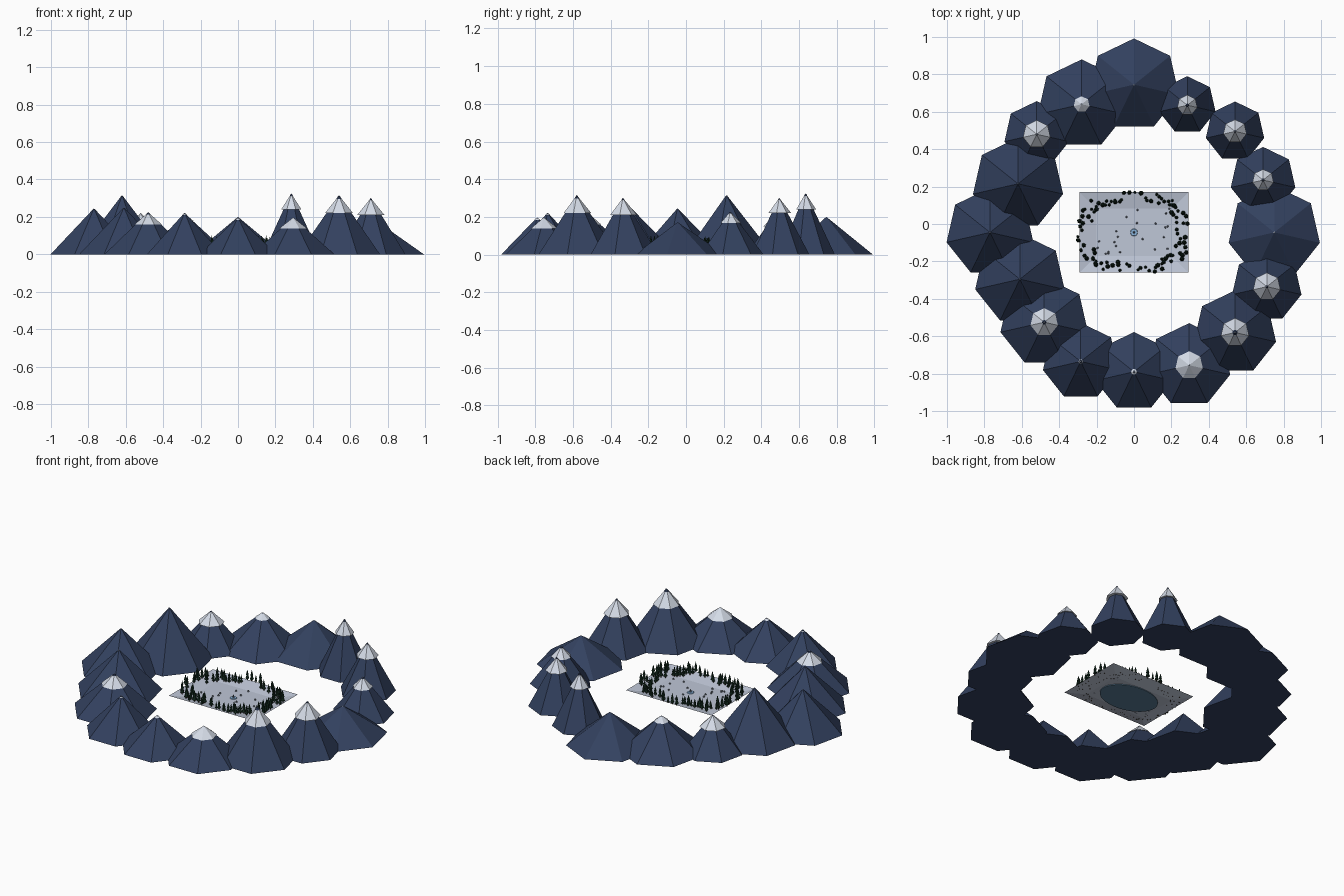
import bpy, bmesh, math, random
from mathutils import Matrix, Vector

if "Cube" in bpy.data.objects:
    bpy.data.objects.remove(bpy.data.objects["Cube"])

random.seed(4)

def mat(name, c):
    m = bpy.data.materials.new(name)
    m.diffuse_color = (*c, 1)
    m.use_nodes = True
    m.node_tree.nodes["Principled BSDF"].inputs["Base Color"].default_value = m.diffuse_color
    return m

ROCK = mat("blue_rock", (0.033, 0.053, 0.115))
SNOW = mat("snow", (0.66, 0.71, 0.80))
GROUND = mat("ground_snow", (0.52, 0.57, 0.68))
PINE = mat("pine_green", (0.008, 0.028, 0.016))
BARK = mat("bark", (0.03, 0.02, 0.012))
LAKE = mat("lake_blue", (0.10, 0.20, 0.30))
ICE = mat("ice_blue", (0.25, 0.45, 0.70))
STONE = mat("stone", (0.16, 0.19, 0.24))

def obj(name, bm, *mats):
    me = bpy.data.meshes.new(name)
    bm.to_mesh(me)
    bm.free()
    for m in mats:
        me.materials.append(m)
    o = bpy.data.objects.new(name, me)
    bpy.context.collection.objects.link(o)
    return o

def cone(bm, x, y, z0, z1, r0, r1, n, mi=0, rot=0.0):
    """Upright cone or frustum with one corner facing +y."""
    base = [Vector((x + r0 * math.sin(rot + 2 * math.pi * i / n),
                    y + r0 * math.cos(rot + 2 * math.pi * i / n), z0)) for i in range(n)]
    lo = [bm.verts.new(p) for p in base]
    faces = [bm.faces.new(lo)]
    if r1 > 0:
        hi = [bm.verts.new((x + (p.x - x) * r1 / r0, y + (p.y - y) * r1 / r0, z1)) for p in base]
        faces.append(bm.faces.new(hi[::-1]))
        for i in range(n):
            j = (i + 1) % n
            faces.append(bm.faces.new((lo[j], lo[i], hi[i], hi[j])))
    else:
        tip = bm.verts.new((x, y, z1))
        for i in range(n):
            faces.append(bm.faces.new((lo[(i + 1) % n], lo[i], tip)))
    for f in faces:
        f.material_index = mi

# mountain ring: x, y, radius, height, snow cap radius, snow cap depth
peaks = [
    (0.00, 0.745, 0.247, 0.200, 0.012, 0.010),
    (0.285, 0.635, 0.155, 0.325, 0.055, 0.085),
    (0.54, 0.495, 0.160, 0.300, 0.064, 0.080),
    (0.69, 0.235, 0.177, 0.228, 0.058, 0.062),
    (0.75, -0.045, 0.250, 0.172, 0.012, 0.009),
    (0.71, -0.335, 0.190, 0.300, 0.075, 0.090),
    (0.54, -0.58, 0.225, 0.315, 0.077, 0.095),
    (0.295, -0.755, 0.225, 0.197, 0.075, 0.058),
    (0.00, -0.79, 0.212, 0.197, 0.016, 0.013),
    (-0.285, -0.735, 0.207, 0.222, 0.012, 0.011),
    (-0.48, -0.525, 0.240, 0.225, 0.075, 0.066),
    (-0.61, -0.295, 0.245, 0.250, 0.012, 0.012),
    (-0.77, -0.045, 0.238, 0.245, 0.012, 0.012),
    (-0.62, 0.215, 0.247, 0.315, 0.010, 0.012),
    (-0.52, 0.48, 0.177, 0.220, 0.075, 0.070),
    (-0.28, 0.64, 0.240, 0.213, 0.043, 0.034),
]
for i, (x, y, r, h, cr, cd) in enumerate(peaks, 1):
    bm = bmesh.new()
    cone(bm, x, y, 0, h - 0.003, r, 0.004, 7)
    obj(f"mountain_{i}", bm, ROCK)
    bm = bmesh.new()
    cone(bm, x, y, h - cd, h, cr, 0, 7)
    obj(f"snow_cap_{i}", bm, SNOW)

# valley: open sheet, rim sloping down to a flat floor
CX, CY = 0.0, -0.045
HX, HY, INSET, RIM, FLOOR = 0.292, 0.215, 0.088, 0.036, 0.018

def ground_z(x, y):
    d = min(HX - abs(x - CX), HY - abs(y - CY))
    return FLOOR + (RIM - FLOOR) * (1 - min(max(d / INSET, 0), 1))

bm = bmesh.new()
corners = [(-1, -1), (1, -1), (1, 1), (-1, 1)]
outer = [bm.verts.new((CX + a * HX, CY + b * HY, RIM)) for a, b in corners]
inner = [bm.verts.new((CX + a * (HX - INSET), CY + b * (HY - INSET), FLOOR)) for a, b in corners]
bm.faces.new(inner)
for i in range(4):
    j = (i + 1) % 4
    bm.faces.new((outer[i], outer[j], inner[j], inner[i]))
obj("valley_ground", bm, GROUND)

# frozen lake lying just under the snow
bm = bmesh.new()
cone(bm, 0, 0, FLOOR - 0.006, FLOOR - 0.002, 1, 1, 40)
bmesh.ops.transform(bm, verts=bm.verts,
                    matrix=Matrix.Translation((CX, CY, 0)) @ Matrix.Diagonal((0.185, 0.125, 1, 1)))
obj("lake", bm, LAKE)

# open water hole in the middle with a post
bm = bmesh.new()
cone(bm, CX, CY, FLOOR, FLOOR + 0.004, 0.02, 0.018, 12)
obj("ice_hole", bm, ICE)
bm = bmesh.new()
cone(bm, CX, CY, FLOOR, FLOOR + 0.025, 0.007, 0, 6)
obj("center_post", bm, STONE)

# pines around the valley
bm = bmesh.new()
for i in range(105):
    a = 2 * math.pi * (i + random.uniform(-0.4, 0.4)) / 105
    k = random.uniform(0.76, 1.03)
    c, s = math.cos(a), math.sin(a)
    x = CX + 0.295 * k * math.copysign(abs(c) ** 0.75, c)
    y = CY + 0.21 * k * math.copysign(abs(s) ** 0.75, s)
    z, h = ground_z(x, y), random.uniform(0.045, 0.075)
    r = h * 0.18
    cone(bm, x, y, z - 0.002, z + h * 0.25, r * 0.25, r * 0.25, 5, 1)
    cone(bm, x, y, z + h * 0.16, z + h * 0.65, r, 0, 6, 0, a)
    cone(bm, x, y, z + h * 0.48, z + h, r * 0.75, 0, 6, 0, a)
obj("pine_trees", bm, PINE, BARK)

# small stones on the ice
bm = bmesh.new()
for i in range(22):
    x, y = CX + random.uniform(-0.2, 0.2), CY + random.uniform(-0.13, 0.13)
    cone(bm, x, y, FLOOR, FLOOR + 0.008, 0.006, 0.003, 5, 0, i)
obj("stones", bm, STONE)
